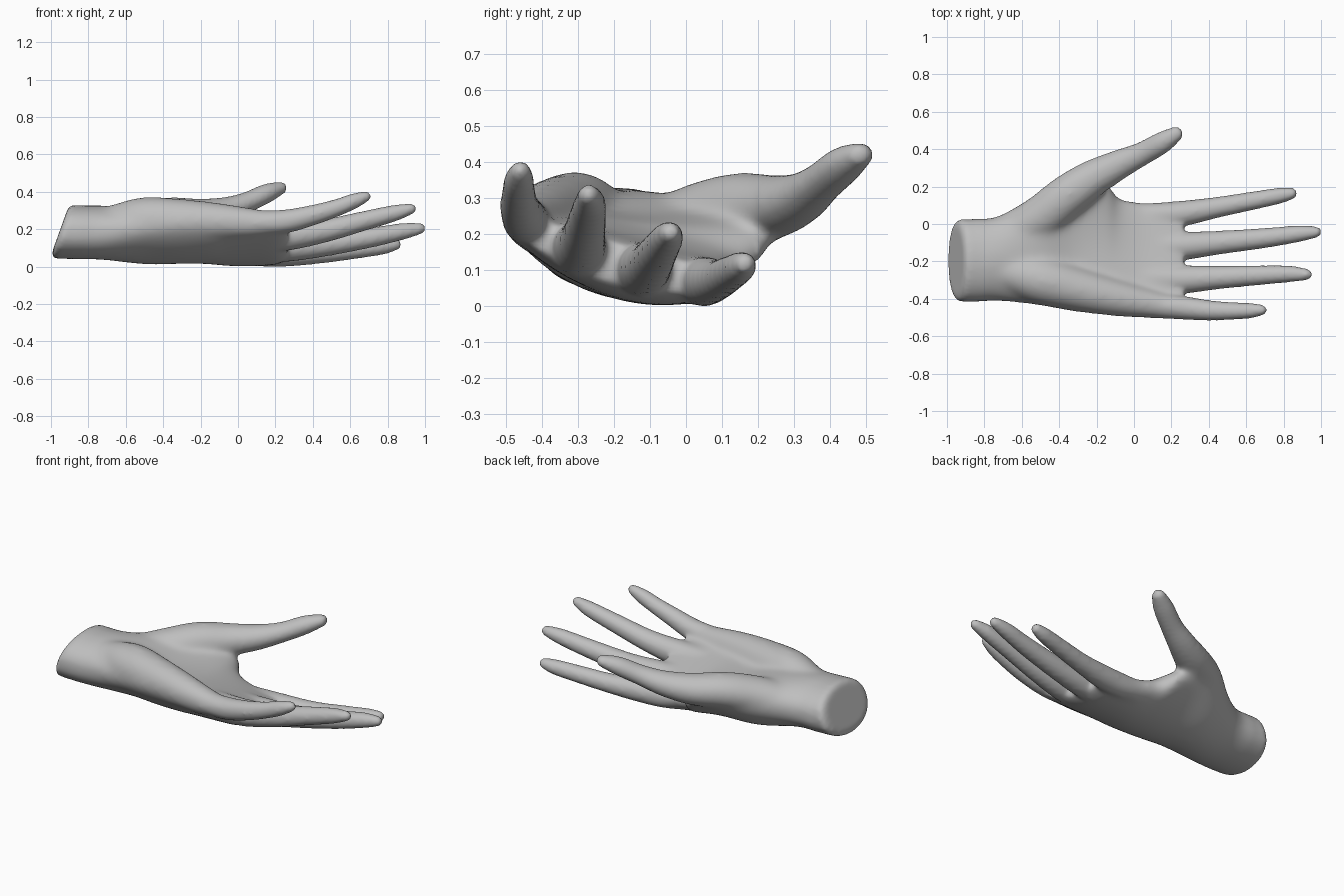
import bpy, bmesh, math
from mathutils import Vector

if "Cube" in bpy.data.objects:
    bpy.data.objects.remove(bpy.data.objects["Cube"])

skin = bpy.data.materials.new("matte grey")
skin.diffuse_color = (0.52, 0.52, 0.52, 1)
skin.use_nodes = True
skin.node_tree.nodes["Principled BSDF"].inputs["Base Color"].default_value = skin.diffuse_color


def spline(rows, steps):
    """Catmull-Rom interpolation through rows of numbers."""
    out = []
    for i in range(len(rows) - 1):
        a, b = rows[max(i - 1, 0)], rows[i]
        c, d = rows[i + 1], rows[min(i + 2, len(rows) - 1)]
        for s in range(steps):
            t = s / steps
            out.append([0.5 * (2*q + (r - p)*t + (2*p - 5*q + 4*r - w)*t*t
                               + (3*q - p - 3*r + w)*t**3)
                        for p, q, r, w in zip(a, b, c, d)])
    return out + [list(rows[-1])]


def loft(bm, rings):
    """Closed skin over a list of point rings."""
    vs = [[bm.verts.new(p) for p in ring] for ring in rings]
    n = len(vs[0])
    for a, b in zip(vs, vs[1:]):
        for i in range(n):
            j = (i + 1) % n
            bm.faces.new((a[i], a[j], b[j], b[i]))
    bm.faces.new(vs[0][::-1])
    bm.faces.new(vs[-1])


def digit(bm, path, squash=1.0):
    """Tapered tube through (x, y, z, radius) points with a rounded tip."""
    rows = spline(path, 5)
    pts = [Vector(r[:3]) for r in rows]
    rad = [r[3] for r in rows]
    end = (pts[-1] - pts[-2]).normalized()
    for f in (0.5, 0.85, 0.98):
        pts.append(Vector(path[-1][:3]) + end * path[-1][3] * f)
        rad.append(path[-1][3] * math.sqrt(1 - f * f))
    rings = []
    for i, p in enumerate(pts):
        d = (pts[min(i + 1, len(pts) - 1)] - pts[max(i - 1, 0)]).normalized()
        side = Vector((0, 0, 1)).cross(d).normalized()
        up = d.cross(side)
        rings.append([p + rad[i] * (math.cos(a) * side + squash * math.sin(a) * up)
                      for a in (k * math.tau / 16 for k in range(16))])
    loft(bm, rings)


def quad(l, m, r, t):
    return l * (2*t - 1) * (t - 1) + m * 4 * t * (1 - t) + r * t * (2*t - 1)


bm = bmesh.new()

# Wrist and cupped palm: x, then (y, z, half thickness) at little-finger edge, middle, thumb edge
palm = [
    (-0.93, -.415, .198, .14, -.195, .198, .143, .025, .198, .14),
    (-0.84, -.415, .195, .14, -.195, .195, .143, .028, .195, .14),
    (-0.72, -.412, .197, .14, -.18, .193, .145, .045, .20, .13),
    (-0.50, -.437, .23, .13, -.11, .172, .148, .17, .235, .115),
    (-0.32, -.47, .25, .12, -.11, .148, .122, .265, .265, .095),
    (-0.15, -.487, .25, .105, -.15, .138, .112, .22, .18, .10),
    (-0.08, -.492, .25, .098, -.165, .13, .106, .14, .13, .095),
    (0.04, -.498, .25, .085, -.18, .122, .094, .118, .095, .088),
    (0.20, -.508, .255, .068, -.20, .124, .08, .116, .08, .07),
    (0.265, -.51, .262, .05, -.20, .132, .057, .112, .085, .05),
]
rings = []
for row in spline(palm, 5):
    lean = 0.36 * min(1, max(0, (-0.75 - row[0]) / 0.18))   # slanted wrist end
    ring = []
    for k in range(40):
        a = k * math.tau / 40
        t = 0.5 - 0.5 * math.cos(a)
        y, z, h = (quad(row[1 + i], row[4 + i], row[7 + i], t) for i in range(3))
        s = math.sin(a)
        dz = h * math.copysign(abs(s) ** 0.85, s)
        ring.append(Vector((row[0] + lean * dz, y, z + dz)))
    rings.append(ring)

# Gently domed wrist end
rim = rings[0]
mid = sum(rim, Vector()) / 40
for scale, push in ((0.93, 0.015), (0.8, 0.022)):
    rings.insert(0, [mid + (p - mid) * scale + Vector((-push, 0, push * 0.36))
                     for p in rim])
loft(bm, rings)

# Fleshy pad at the heel of the hand
digit(bm, [(-.85, -.22, .20, .09), (-.66, -.26, .236, .108), (-.50, -.30, .255, .13),
           (-.30, -.35, .257, .118), (-.10, -.395, .253, .10), (.10, -.43, .245, .076),
           (.25, -.447, .247, .05)])

# Four fingers and the thumb
digit(bm, [(-.12, .03, .10, .05), (.08, .045, .083, .068), (.25, .055, .08, .069),
           (.45, .09, .085, .056), (.65, .127, .105, .049), (.78, .152, .12, .043),
           (.842, .163, .13, .032)])
digit(bm, [(-.12, -.12, .125, .06), (.08, -.12, .112, .077), (.25, -.118, .113, .077),
           (.45, -.10, .127, .064), (.70, -.075, .165, .054), (.88, -.052, .20, .045),
           (.973, -.043, .215, .031)])
digit(bm, [(-.12, -.28, .17, .06), (.08, -.295, .17, .077), (.25, -.297, .172, .077),
           (.45, -.286, .20, .063), (.65, -.275, .25, .054), (.83, -.267, .296, .045),
           (.923, -.27, .32, .031)])
digit(bm, [(-.12, -.41, .24, .05), (.08, -.435, .245, .066), (.25, -.447, .253, .064),
           (.40, -.462, .287, .055), (.53, -.465, .327, .047), (.62, -.463, .362, .042),
           (.682, -.46, .386, .03)])
digit(bm, [(-.68, -.07, .21, .10), (-.50, .035, .25, .118), (-.36, .15, .283, .115),
           (-.22, .245, .288, .102), (-.08, .318, .312, .08), (.04, .374, .352, .064),
           (.15, .435, .402, .059), (.222, .48, .43, .042)], 0.88)
bmesh.ops.recalc_face_normals(bm, faces=bm.faces)

mesh = bpy.data.meshes.new("hand")
bm.to_mesh(mesh)
bm.free()
hand = bpy.data.objects.new("hand", mesh)
bpy.context.collection.objects.link(hand)
bpy.context.view_layer.objects.active = hand
hand.select_set(True)

# Fuse the parts and soften the joints
fuse = hand.modifiers.new("fuse", 'REMESH')
fuse.mode = 'VOXEL'
fuse.voxel_size = 0.012
soften = hand.modifiers.new("soften", 'SMOOTH')
soften.factor = 0.5
soften.iterations = 8
for name in ("fuse", "soften"):
    bpy.ops.object.modifier_apply(modifier=name)

# Blend the palm further, leaving the wrist end and the digits crisp
group = hand.vertex_groups.new(name="palm")
for v in hand.data.vertices:
    x, y, z = v.co
    w = min(1, (0.25 - x) / 0.2, (x + 0.85) / 0.15)
    if y > 0.2:
        w = min(w, (-0.1 - x) / 0.15)
    group.add([v.index], max(0, w), 'REPLACE')
blend = hand.modifiers.new("blend", 'SMOOTH')
blend.vertex_group = "palm"
blend.factor = 0.5
blend.iterations = 40
bpy.ops.object.modifier_apply(modifier="blend")

# Rest the hand on the ground
low = min(v.co.z for v in hand.data.vertices)
for v in hand.data.vertices:
    v.co.z -= low

hand.data.materials.clear()
hand.data.materials.append(skin)
bpy.ops.object.shade_smooth_by_angle(angle=math.radians(60))
